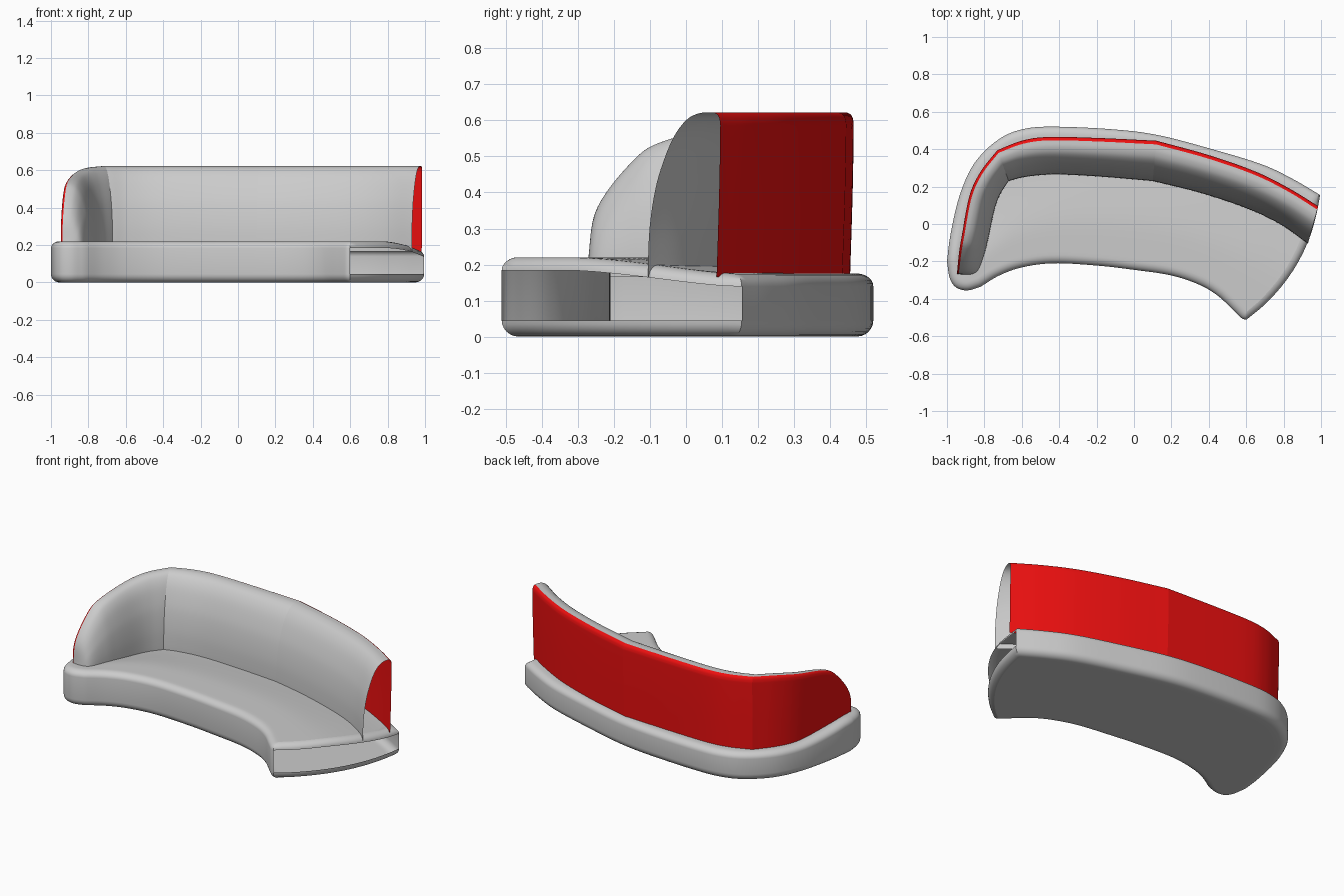
import bpy, bmesh, math
from mathutils import Vector

if "Cube" in bpy.data.objects:
    bpy.data.objects.remove(bpy.data.objects["Cube"])

V = lambda pts: [Vector(p) for p in pts]


def spline(pts, n):
    """Sample n+1 points on a Catmull-Rom curve through pts (any dimension)."""
    pts = V(pts)
    p = [pts[0] * 2 - pts[1]] + pts + [pts[-1] * 2 - pts[-2]]
    out = []
    for i in range(n + 1):
        s = i / n * (len(pts) - 1)
        k = min(int(s), len(pts) - 2)
        t = s - k
        a, b, c, d = p[k:k + 4]
        out.append((b * 2 + (c - a) * t + (a * 2 - b * 5 + c * 4 - d) * t * t
                    + (b * 3 - a - c * 3 + d) * t ** 3) * 0.5)
    return out


def finish(bm, name, angle, mat=None):
    me = bpy.data.meshes.new(name)
    bm.to_mesh(me)
    bm.free()
    ob = bpy.data.objects.new(name, me)
    bpy.context.collection.objects.link(ob)
    if mat:
        me.materials.append(mat)
    bpy.ops.object.select_all(action='DESELECT')
    ob.select_set(True)
    bpy.context.view_layer.objects.active = ob
    bpy.ops.object.shade_smooth_by_angle(angle=math.radians(angle))
    return ob


def smooth(t):
    t = max(0, min(1, t))
    return t * t * (3 - 2 * t)


# Seat base: four border curves of the curved plan shape
N, M = 60, 16
back = spline([(-1, -.2), (-.98, -.05), (-.93, .16), (-.85, .33), (-.72, .455), (-.58, .51),
               (-.4, .52), (-.1, .505), (.13, .475), (.4, .405), (.68, .32), (.85, .24),
               (.995, .155)], N)
front = spline([(-.82, -.335), (-.72, -.275), (-.6, -.232), (-.43, -.21), (-.2, -.222),
                (0, -.245), (.2, -.275), (.35, -.325), (.45, -.385), (.53, -.46),
                (.575, -.503), (.6, -.512)], N)
tip = spline([(-1, -.2), (-.985, -.29), (-.95, -.34), (-.89, -.355), (-.82, -.335)], M)
end = spline([(.995, .155), (.975, .05), (.94, -.07), (.88, -.2), (.8, -.32), (.7, -.43),
              (.6, -.512)], M)
loop = back + end[1:] + front[-2::-1] + tip[-2:0:-1]
uv = ([(i / N, 0) for i in range(N + 1)] + [(1, j / M) for j in range(1, M + 1)]
      + [(i / N, 1) for i in range(N - 1, -1, -1)] + [(0, j / M) for j in range(M - 1, 0, -1)])
L = len(loop)


def seat_z(u, v):
    rear = .175 + .045 * (1 - smooth(u / .2))
    return rear + (.22 - rear) * smooth(v / .7)


def inset(d):
    out = []
    for i in range(L):
        a = (loop[i] - loop[i - 1]).normalized()
        b = (loop[(i + 1) % L] - loop[i]).normalized()
        t = (a + b).normalized()
        out.append(loop[i] + Vector((t.y, -t.x)) * d / max(.7, t.dot(a)))
    return out


bm = bmesh.new()
R, S = .045, 6
arc = [(R * (1 - math.sin(k / S * math.pi / 2)), R * (1 - math.cos(k / S * math.pi / 2)))
       for k in range(S + 1)]
rings = []
for d, h in arc:
    rings.append([bm.verts.new((*p, h)) for p in inset(d)])
for d, h in reversed(arc):
    rings.append([bm.verts.new((*p, seat_z(*w) - h * .8)) for p, w in zip(inset(d), uv)])
for r in range(len(rings) - 1):
    for i in range(L):
        if r == S and N <= i < N + M:      # hollow, open right end
            continue
        j = (i + 1) % L
        bm.faces.new((rings[r][i], rings[r][j], rings[r + 1][j], rings[r + 1][i]))
# top and underside as smooth patches spanning the inset outline
q = inset(R)
B, E = q[:N + 1], q[N:N + M + 1]
F = q[N + M:2 * N + M + 1][::-1]
T = [q[0]] + q[2 * N + M + 1:][::-1] + [F[0]]
for top in (True, False):
    g = []
    for i in range(N + 1):
        u, row = i / N, []
        for j in range(M + 1):
            v = j / M
            p = (B[i] * (1 - v) + F[i] * v + T[j] * (1 - u) + E[j] * u
                 - (B[0] * (1 - v) + F[0] * v) * (1 - u) - (B[N] * (1 - v) + F[N] * v) * u)
            row.append(bm.verts.new((*p, seat_z(u, v) if top else 0)))
        g.append(row)
    for i in range(N):
        for j in range(M):
            bm.faces.new((g[i][j], g[i + 1][j], g[i + 1][j + 1], g[i][j + 1]))
bmesh.ops.remove_doubles(bm, verts=bm.verts, dist=1e-4)
bmesh.ops.recalc_face_normals(bm, faces=bm.faces)
finish(bm, "seat_base", 40)

# Backrest: (outer x, y, inner x, y, top z) stations for each of three sections
sections = {
    "left_arm": [(-.945, -.268, -.89, -.278, .2), (-.945, -.25, -.835, -.25, .35),
                 (-.935, -.15, -.797, -.15, .485), (-.92, -.06, -.775, -.06, .543),
                 (-.88, .15, -.745, .08, .588), (-.82, .28, -.715, .16, .612),
                 (-.73, .395, -.67, .23, .622)],
    "middle": [(-.73, .395, -.67, .23, .622), (-.6, .445, -.58, .252, .622),
               (-.46, .465, -.43, .265, .622), (-.2, .46, -.2, .255, .622),
               (.12, .445, .1, .23, .622)],
    "right": [(.12, .445, .1, .23, .622), (.4, .368, .35, .168, .622),
              (.65, .28, .6, .085, .622), (.83, .19, .78, 0, .622),
              (.985, .095, .93, -.105, .622)],
}
# cross-sections as (across, height) fractions
cushion = spline([(0, 0), (0, .12), (.02, .3), (.08, .49), (.17, .65), (.34, .84), (.53, .955),
                  (.72, .997), (.91, 1)], 32)
panel = spline([(.91, 1), (.965, .985), (.995, .95), (1, .88), (.985, .5), (.95, 0)], 20)
red = bpy.data.materials.new("red_fabric")
red.diffuse_color = (.85, .005, .005, 1)
red.use_nodes = True
red.node_tree.nodes["Principled BSDF"].inputs["Base Color"].default_value = red.diffuse_color


def sweep(name, stations, profile, mat=None):
    zb = .165
    bm = bmesh.new()
    rows = []
    for x, y, ix, iy, z in spline(stations, 40):
        P, Q = Vector((x, y)), Vector((ix, iy))
        rows.append([bm.verts.new((*Q.lerp(P, t), zb + f * (z - zb))) for t, f in profile])
    for a, b in zip(rows, rows[1:]):
        for k in range(len(profile) - 1):
            bm.faces.new((a[k], b[k], b[k + 1], a[k + 1]))
    finish(bm, name, 50, mat)


for part, stations in sections.items():
    sweep(part + "_cushion", stations, cushion)
    sweep(part + "_back_panel", stations, panel, red)
